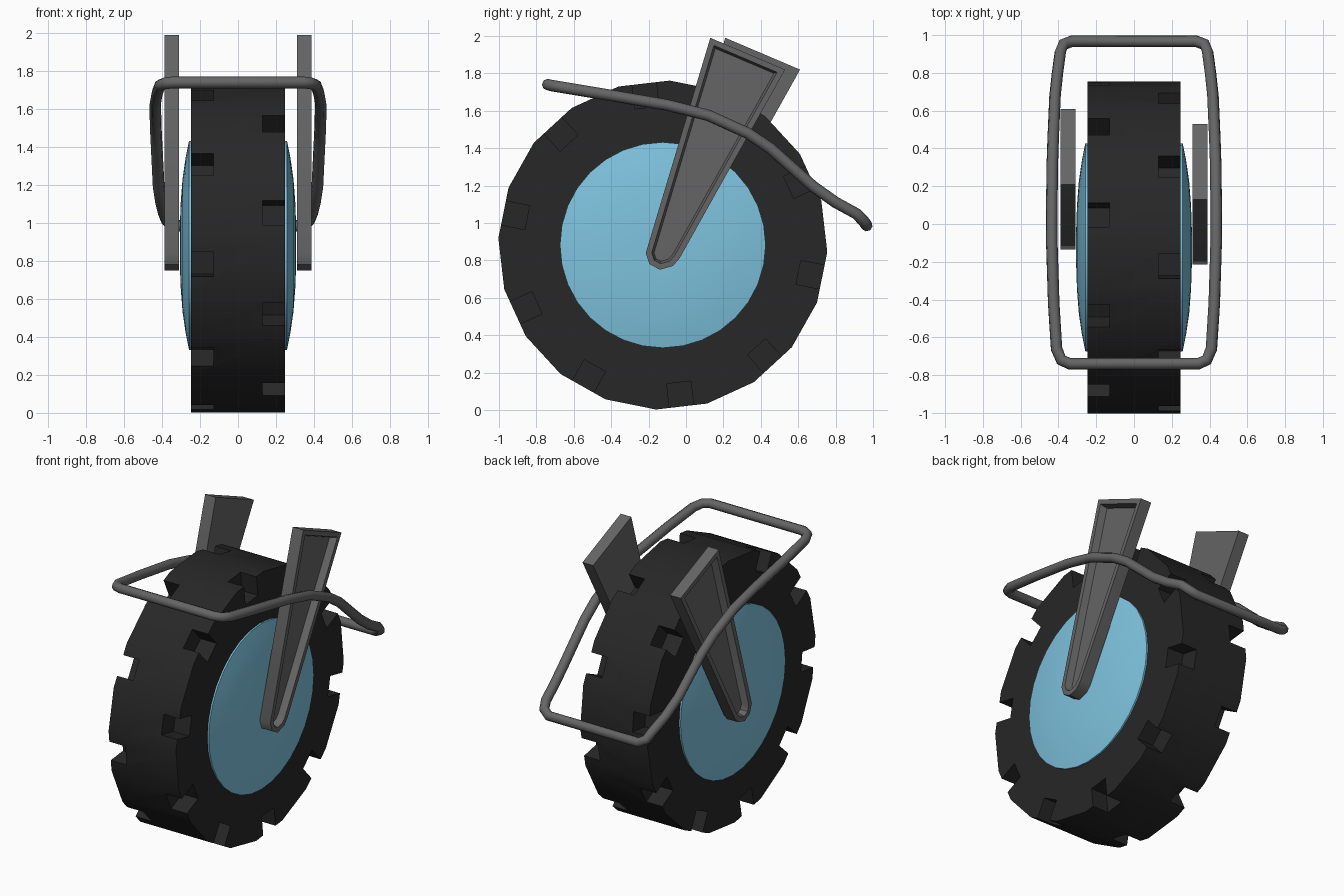
import bpy, bmesh
from math import cos, sin, pi, radians
from mathutils import Matrix, Vector

if "Cube" in bpy.data.objects:
    bpy.data.objects.remove(bpy.data.objects["Cube"])

CY, CZ = -0.124, 0.882      # wheel axle
TYRE_R, TYRE_W = 0.88, 0.247


def material(name, rgb):
    m = bpy.data.materials.new(name)
    m.use_nodes = True
    m.diffuse_color = (*rgb, 1)
    m.node_tree.nodes["Principled BSDF"].inputs["Base Color"].default_value = (*rgb, 1)
    return m


rubber = material("black rubber", (0.02, 0.02, 0.02))
paint = material("light blue paint", (0.21, 0.55, 0.74))
steel = material("grey steel", (0.13, 0.13, 0.13))


def add_object(name, bm, mat):
    bmesh.ops.recalc_face_normals(bm, faces=bm.faces)
    mesh = bpy.data.meshes.new(name)
    bm.to_mesh(mesh)
    bm.free()
    ob = bpy.data.objects.new(name, mesh)
    bpy.context.collection.objects.link(ob)
    mesh.materials.append(mat)
    return ob


def select(ob):
    bpy.ops.object.select_all(action='DESELECT')
    ob.select_set(True)
    bpy.context.view_layer.objects.active = ob


def smooth(ob, degrees=35):
    select(ob)
    bpy.ops.object.shade_smooth_by_angle(angle=radians(degrees))


def prism(bm, outline, x0, x1):
    """Extrude a (y, z) outline along x and return the end cap."""
    face = bm.faces.new([bm.verts.new((x0, y, z)) for y, z in outline])
    ext = bmesh.ops.extrude_face_region(bm, geom=[face], use_keep_orig=True)["geom"]
    bmesh.ops.translate(bm, vec=(x1 - x0, 0, 0),
                        verts=[g for g in ext if isinstance(g, bmesh.types.BMVert)])
    return next(g for g in ext if isinstance(g, bmesh.types.BMFace))


# Tyre: twenty-sided drum with staggered square notches in both shoulders
STEP = 2 * pi / 20
START = radians(-2.4)
bm = bmesh.new()
prism(bm, [(CY + TYRE_R * cos(START + i * STEP), CZ + TYRE_R * sin(START + i * STEP))
           for i in range(20)], -TYRE_W, TYRE_W)
tyre = add_object("tyre", bm, rubber)

bm = bmesh.new()
for i in range(20):
    a = START + (i + 0.5) * STEP
    side = 1 if i % 2 else -1
    place = (Matrix.Translation((side * 0.22, CY, CZ)) @ Matrix.Rotation(a, 4, 'X')
             @ Matrix.Translation((0, 0.84, 0)) @ Matrix.Diagonal((0.18, 0.2, 0.13, 1)))
    bmesh.ops.create_cube(bm, size=1, matrix=place)
cutter = add_object("notch_cutter", bm, rubber)
cutter.hide_render = True
cut = tyre.modifiers.new("notches", 'BOOLEAN')
cut.operation, cut.solver, cut.object = 'DIFFERENCE', 'EXACT', cutter
select(tyre)
bpy.ops.object.modifier_apply(modifier=cut.name)
bpy.data.objects.remove(cutter)
smooth(tyre)

# Domed hub caps
DOME = [(0.55, 0.24), (0.55, 0.258), (0.46, 0.276), (0.35, 0.292), (0.22, 0.302), (0.1, 0.306)]
SIDES = 32
for side, label in ((1, "left"), (-1, "right")):
    bm = bmesh.new()
    rings = [[bm.verts.new((side * x, CY + r * cos(2 * pi * k / SIDES),
                            CZ + r * sin(2 * pi * k / SIDES))) for k in range(SIDES)]
             for r, x in DOME]
    for a, b in zip(rings, rings[1:]):
        for k in range(SIDES):
            n = (k + 1) % SIDES
            bm.faces.new((a[k], a[n], b[n], b[k]))
    bm.faces.new(rings[-1])
    bm.faces.new(rings[0])
    smooth(add_object(label + "_hub_cap", bm, paint))

# Tapered fork legs with a recessed outer channel
LEG = [(0.13, 1.99), (0.53, 1.82), (-0.035, 0.81), (-0.07, 0.77),
       (-0.14, 0.75), (-0.195, 0.78), (-0.215, 0.84)]
for side, label, shift in ((1, "left", 0), (-1, "right", 0.08)):
    bm = bmesh.new()
    cap = prism(bm, [(y + shift, z) for y, z in LEG], side * 0.31, side * 0.388)
    bmesh.ops.recalc_face_normals(bm, faces=bm.faces)
    bmesh.ops.inset_region(bm, faces=[cap], thickness=0.03, use_even_offset=True)
    bmesh.ops.inset_region(bm, faces=[cap], thickness=0.012, use_even_offset=True)
    bmesh.ops.translate(bm, verts=cap.verts, vec=(-side * 0.045, 0, 0))
    smooth(add_object(label + "_fork_leg", bm, steel), 40)

# Bent tube guard looping round the wheel
HALF = [(0.34, -0.74, 1.74), (0.385, -0.72, 1.735), (0.41, -0.66, 1.725),
        (0.425, -0.42, 1.685), (0.435, -0.1, 1.63), (0.435, 0.12, 1.575),
        (0.432, 0.33, 1.48), (0.428, 0.45, 1.40), (0.418, 0.68, 1.195),
        (0.405, 0.8, 1.11), (0.39, 0.91, 1.05), (0.375, 0.95, 1.01), (0.33, 0.967, 0.985)]
loop = HALF + [(-x, y, z) for x, y, z in reversed(HALF)]
curve = bpy.data.curves.new("tube_guard", 'CURVE')
curve.dimensions = '3D'
curve.bevel_depth = 0.031
curve.bevel_resolution = 2
spline = curve.splines.new('POLY')
spline.points.add(len(loop) - 1)
for point, co in zip(spline.points, loop):
    point.co = (*co, 1)
spline.use_cyclic_u = True
curve.materials.append(steel)
guard = bpy.data.objects.new("tube_guard", curve)
bpy.context.collection.objects.link(guard)
select(guard)
bpy.ops.object.convert(target='MESH')
smooth(bpy.context.view_layer.objects.active, 50)
